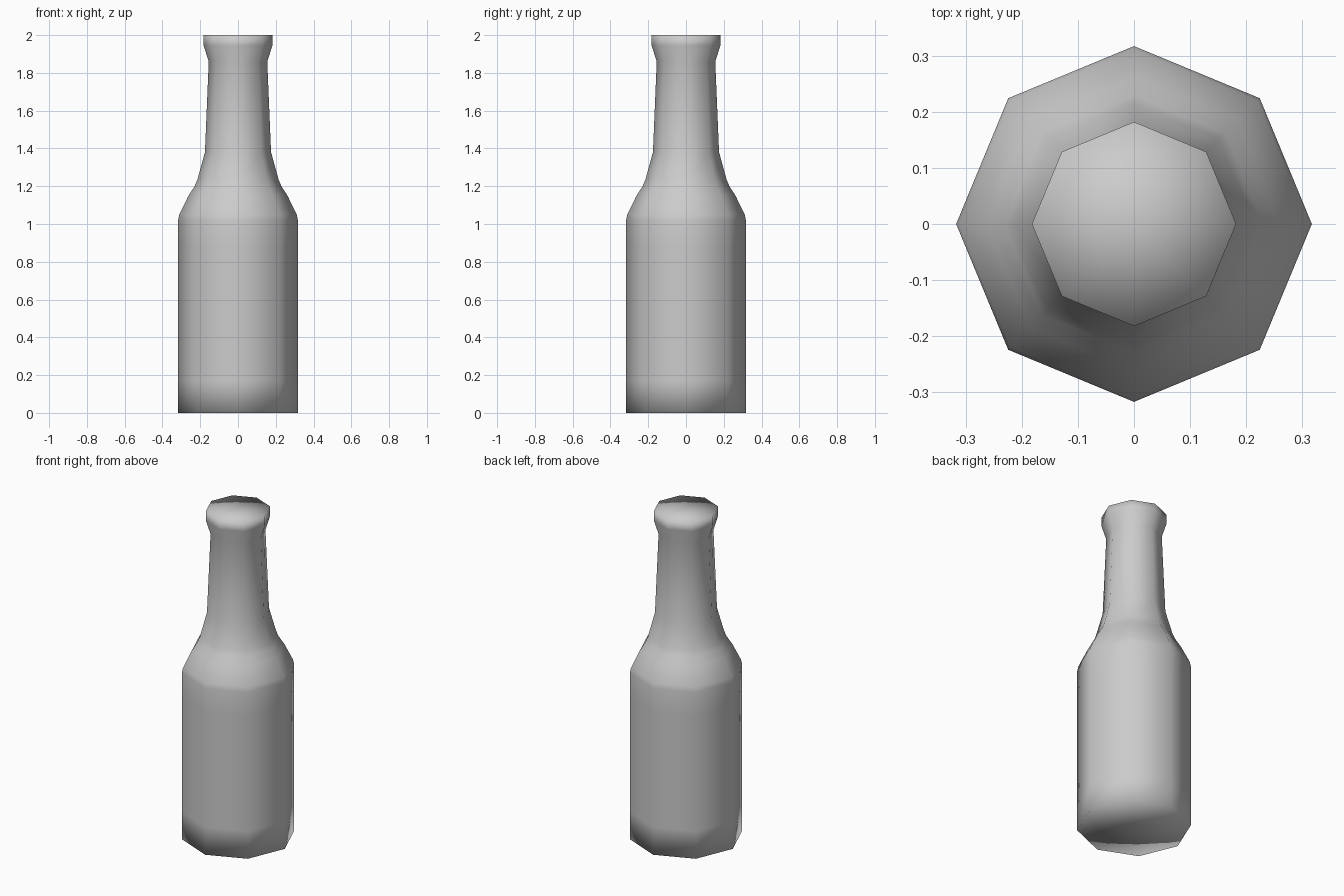
import bpy, bmesh
from math import cos, sin, pi

if "Cube" in bpy.data.objects:
    bpy.data.objects.remove(bpy.data.objects["Cube"])

SIDES = 8

# Bottle silhouette: (radius, height)
PROFILE = [(0.317, 0.0), (0.317, 0.17), (0.317, 0.88), (0.317, 1.02),
           (0.311, 1.05), (0.262, 1.15), (0.23, 1.20), (0.215, 1.235),
           (0.175, 1.38), (0.155, 1.86), (0.182, 1.945), (0.182, 2.0)]


def lathe(name, profile, sides):
    bm = bmesh.new()
    rings = [[bm.verts.new((r * cos(2 * pi * i / sides), r * sin(2 * pi * i / sides), z))
              for i in range(sides)] for r, z in profile]
    # Side walls
    for low, high in zip(rings, rings[1:]):
        for i in range(sides):
            j = (i + 1) % sides
            bm.faces.new((low[i], low[j], high[j], high[i]))
    # Fan caps at base and mouth
    for ring in (rings[0], rings[-1]):
        centre = bm.verts.new((0, 0, ring[0].co.z))
        for i in range(sides):
            bm.faces.new((ring[i], ring[(i + 1) % sides], centre))
    bmesh.ops.recalc_face_normals(bm, faces=bm.faces)
    for f in bm.faces:
        f.smooth = True
    mesh = bpy.data.meshes.new(name)
    bm.to_mesh(mesh)
    bm.free()
    obj = bpy.data.objects.new(name, mesh)
    bpy.context.collection.objects.link(obj)
    return obj


# Low-poly, fully smooth-shaded bottle
lathe("bottle", PROFILE, SIDES)
